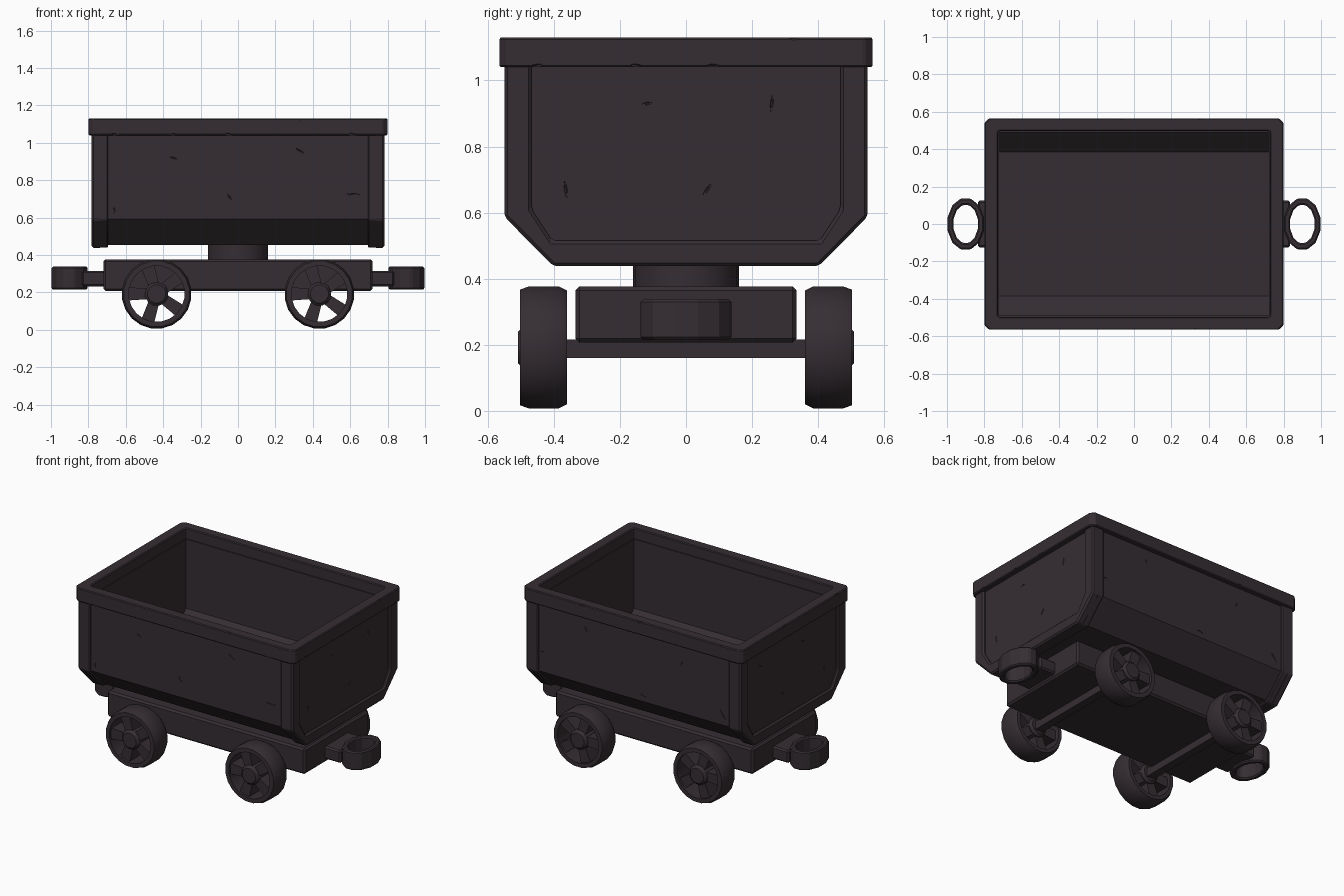
import bpy, bmesh, math, random
from mathutils import Matrix, Vector, Euler

if "Cube" in bpy.data.objects:
    bpy.data.objects.remove(bpy.data.objects["Cube"])

random.seed(4)
iron = bpy.data.materials.new("dark iron")
iron.diffuse_color = (0.036, 0.027, 0.033, 1)
iron.use_nodes = True
iron.node_tree.nodes["Principled BSDF"].inputs["Base Color"].default_value = iron.diffuse_color


def finish(name, bm, bevel=0.0, smooth=None):
    bmesh.ops.recalc_face_normals(bm, faces=bm.faces)
    me = bpy.data.meshes.new(name)
    bm.to_mesh(me)
    bm.free()
    me.materials.append(iron)
    ob = bpy.data.objects.new(name, me)
    bpy.context.collection.objects.link(ob)
    if smooth:
        me.shade_smooth()
        me.set_sharp_from_angle(angle=math.radians(smooth))
    if bevel:
        m = ob.modifiers.new("worn edge", 'BEVEL')
        m.width, m.segments, m.limit_method = bevel, 1, 'ANGLE'
    return ob


def place(axis, u, v, w):
    return {'x': (w, u, v), 'y': (u, w, v), 'z': (u, v, w)}[axis]


def prism(name, pts, axis, a, b, bevel=0.0, smooth=None):
    """Polygon extruded along an axis from a to b."""
    bm = bmesh.new()
    lo = [bm.verts.new(place(axis, u, v, a)) for u, v in pts]
    hi = [bm.verts.new(place(axis, u, v, b)) for u, v in pts]
    n = len(pts)
    bm.faces.new(lo)
    bm.faces.new(hi[::-1])
    for i in range(n):
        bm.faces.new((lo[i], lo[(i + 1) % n], hi[(i + 1) % n], hi[i]))
    return finish(name, bm, bevel, smooth)


def ring(name, loops, axis, bevel=0.0, smooth=None):
    """Closed ring skinned through loops of (points, offset along axis)."""
    bm = bmesh.new()
    vs = [[bm.verts.new(place(axis, u, v, w)) for u, v in pts] for pts, w in loops]
    k, n = len(vs), len(vs[0])
    for j in range(k):
        A, B = vs[j], vs[(j + 1) % k]
        for i in range(n):
            bm.faces.new((A[i], A[(i + 1) % n], B[(i + 1) % n], B[i]))
    return finish(name, bm, bevel, smooth)


def oval(cx, cy, rx, ry, n, start=0.0):
    return [(cx + rx * math.cos(start + 2 * math.pi * i / n),
             cy + ry * math.sin(start + 2 * math.pi * i / n)) for i in range(n)]


def rect(u0, u1, v0, v1):
    return [(u0, v0), (u1, v0), (u1, v1), (u0, v1)]


def chamfered(x, y, c):
    return [(x, -y + c), (x, y - c), (x - c, y), (-x + c, y),
            (-x, y - c), (-x, -y + c), (-x + c, -y), (x - c, -y)]


def tub(hw, knee, hb, zb, zt=1.06):
    """Hopper cross-section: straight sides, sloped knees, flat bottom."""
    return [(-hw, zt), (-hw, knee), (-hb, zb), (hb, zb), (hw, knee), (hw, zt)]


# hopper shell, open at the top
inner = tub(0.49, 0.605, 0.385, 0.50)
shell = prism("hopper_shell", tub(0.535, 0.592, 0.395, 0.453) + inner[::-1], 'x', -0.74, 0.74)
worn = [shell]

# end panels and raised end frames
for s, side in ((-1, "left"), (1, "right")):
    worn.append(prism(side + "_end_panel", tub(0.53, 0.597, 0.39, 0.46), 'x', s * 0.722, s * 0.766))
    outer = tub(0.55, 0.588, 0.402, 0.438)
    worn.append(prism(side + "_end_frame", outer + tub(0.467, 0.61, 0.405, 0.515)[::-1],
                      'x', s * 0.728, s * 0.782, 0.01))
    worn.append(prism(side + "_side_strap", tub(0.549, 0.589, 0.401, 0.439) +
                      tub(0.50, 0.61, 0.39, 0.48)[::-1], 'x', s * 0.695, s * 0.76, 0.006))

# top rim
out, hole = chamfered(0.80, 0.565, 0.025), chamfered(0.728, 0.497, 0.008)
worn.append(ring("top_rim", [(out, 1.04), (out, 1.13), (hole, 1.13), (hole, 1.04)], 'z', 0.012))

# pivot and chassis
prism("pivot_post", oval(0, 0, 0.16, 0.16, 20), 'z', 0.36, 0.47, smooth=40)
worn.append(prism("chassis", rect(-0.72, 0.72, -0.335, 0.335), 'z', 0.207, 0.377, 0.012))

# couplers: mounting block and oval eye
for s, side in ((-1, "left"), (1, "right")):
    prism(side + "_coupler_block", rect(*sorted((s * 0.70, s * 0.835)), -0.125, 0.125),
          'z', 0.232, 0.315, 0.01)
    eye = oval(s * 0.9, 0, 0.1, 0.142, 12, math.pi / 12)
    gap = oval(s * 0.9, 0, 0.067, 0.105, 12, math.pi / 12)
    ring(side + "_coupler_eye", [(eye, 0.215), (eye, 0.338), (gap, 0.338), (gap, 0.215)], 'z', 0.008)

# axles and wheels
for x, end in ((-0.435, "left"), (0.435, "right")):
    prism(end + "_axle", rect(x - 0.027, x + 0.027, 0.16, 0.216), 'y', -0.40, 0.40)
    for s, side in ((-1, "front"), (1, "back")):
        name = side + "_" + end + "_wheel"

        def circ(r, n=20):
            return oval(x, 0.192, r, r, n, math.pi / n)
        tyre = [(0.174, 0.36), (0.187, 0.385), (0.187, 0.475), (0.177, 0.503),
                (0.150, 0.503), (0.150, 0.36)]
        ring(name + "_tyre", [(circ(r), s * y) for r, y in tyre], 'y', smooth=35)
        prism(name + "_hub", circ(0.064, 12), 'y', s * 0.365, s * 0.508, 0.014, 40)
        for k in range(5):
            a = math.radians(36 + 72 * k)
            d, t = Vector((math.cos(a), math.sin(a))), Vector((-math.sin(a), math.cos(a)))
            c = Vector((x, 0.192))
            pts = [c + d * r + t * w for r, w in
                   ((0.045, -0.028), (0.16, -0.036), (0.16, 0.036), (0.045, 0.028))]
            prism(f"{name}_spoke_{k + 1}", [tuple(p) for p in pts], 'y', s * 0.385, s * 0.487)

# nicks along the edges and scratches on the panels, cut from the worn parts
bm = bmesh.new()


def gouge(loc, size, rot):
    m = Matrix.Translation(loc) @ Euler(rot).to_matrix().to_4x4() @ Matrix.Diagonal((*size, 1))
    bmesh.ops.create_icosphere(bm, subdivisions=1, radius=1, matrix=m)


R = random.uniform
for s in (-1, 1):
    for i in range(5):
        p = -0.62 + 0.31 * i + R(-0.08, 0.08)
        gouge((p, s * 0.568, random.choice((1.04, 1.132))), (R(0.02, 0.04), 0.01, 0.012), (0, R(-.4, .4), 0))
        gouge((p, s * 0.54, 0.68 + 0.26 * (i % 2) + R(-0.05, 0.05)), (R(0.02, 0.05), 0.012, 0.006), (0, R(0, 3), 0))
    for i in range(4):
        p = -0.4 + 0.26 * i + R(-0.06, 0.06)
        gouge((s * 0.803, p, random.choice((1.04, 1.132))), (0.01, R(0.02, 0.04), 0.012), (R(-.4, .4), 0, 0))
        gouge((s * 0.77, p * 0.8, 0.67 + 0.26 * (i % 2)), (0.01, R(0.02, 0.035), 0.006), (R(0, 3), 0, 0))
cutter = finish("nick_cutter", bm)
cutter.hide_render = True
cutter.hide_set(True)
for ob in worn:
    m = ob.modifiers.new("nicks", 'BOOLEAN')
    m.operation, m.object, m.solver = 'DIFFERENCE', cutter, 'EXACT'
